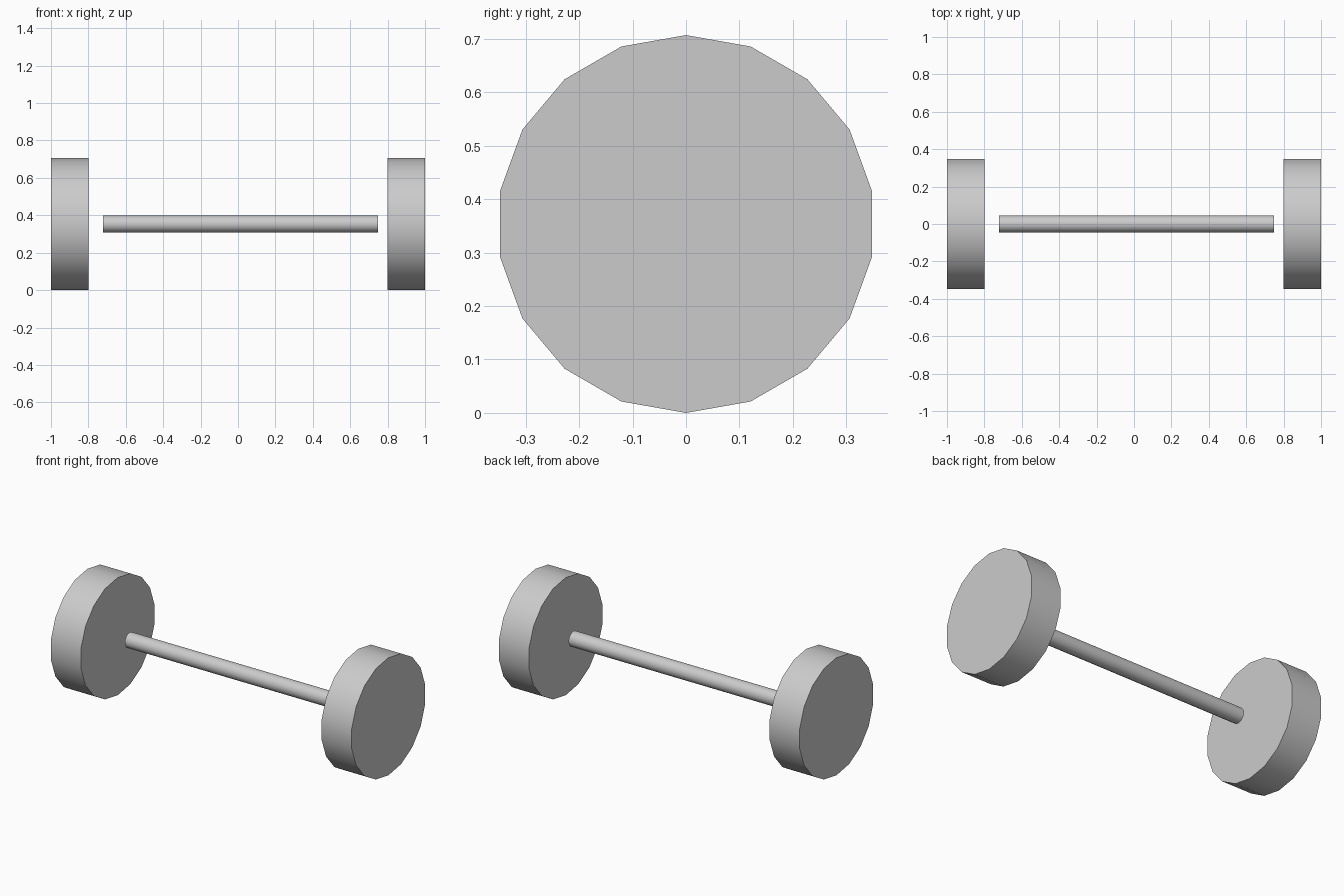
import bpy, bmesh, math
from mathutils import Matrix

if "Cube" in bpy.data.objects:
    bpy.data.objects.remove(bpy.data.objects["Cube"])

SIDES = 18
RADIUS = 0.3535


def disc_along_x(name, x0, x1, radius):
    """Capped 18-sided cylinder along x with a corner pointing straight up."""
    bm = bmesh.new()
    place = (Matrix.Translation(((x0 + x1) / 2, 0, RADIUS))
             @ Matrix.Rotation(math.pi / 2, 4, 'X')
             @ Matrix.Rotation(math.pi / 2, 4, 'Y'))
    bmesh.ops.create_cone(bm, cap_ends=True, segments=SIDES, radius1=radius,
                          radius2=radius, depth=x1 - x0, matrix=place)
    # smooth rim, crisp caps
    for f in bm.faces:
        f.smooth = len(f.verts) == 4
    for e in bm.edges:
        e.smooth = all(len(f.verts) == 4 for f in e.link_faces)
    mesh = bpy.data.meshes.new(name)
    bm.to_mesh(mesh)
    bm.free()
    obj = bpy.data.objects.new(name, mesh)
    bpy.context.collection.objects.link(obj)
    return obj


# Wheels
disc_along_x("left_wheel", -1.0, -0.8, RADIUS)
disc_along_x("right_wheel", 0.8, 1.0, RADIUS)

# Axle, floating slightly off-centre between the wheels
disc_along_x("axle", -0.721, 0.749, 0.0455)
